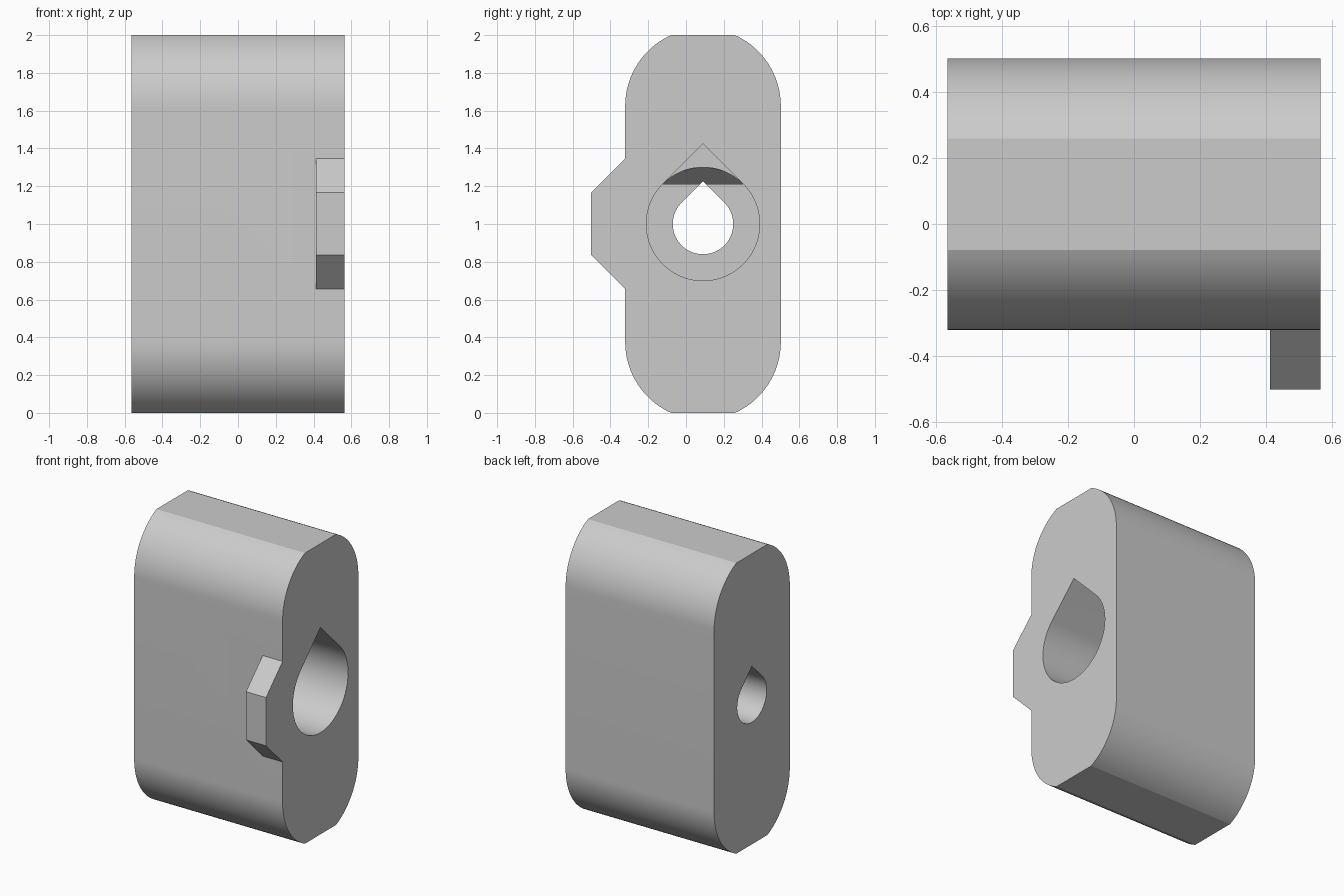
import bpy
import bmesh
import math

if "Cube" in bpy.data.objects:
    bpy.data.objects.remove(bpy.data.objects["Cube"], do_unlink=True)

HALF_X = 0.565          # half length of the block
CY, CZ = 0.09, 1.0      # bore axis
HALF_W = 0.412          # half width of the block
FLOOR_X = -0.265        # depth where the wide bore ends

grey = bpy.data.materials.new("plain grey")
grey.use_nodes = True
grey.diffuse_color = (0.6, 0.6, 0.6, 1)
grey.node_tree.nodes["Principled BSDF"].inputs["Base Color"].default_value = (0.6, 0.6, 0.6, 1)


def prism(name, profile, x0, x1):
    """Extrude a (y, z) profile along x; x0 may depend on z."""
    start = x0 if callable(x0) else (lambda z: x0)
    bm = bmesh.new()
    low = [bm.verts.new((start(z), y, z)) for y, z in profile]
    high = [bm.verts.new((x1, y, z)) for y, z in profile]
    bm.faces.new(low)
    bm.faces.new(high)
    n = len(profile)
    for i in range(n):
        j = (i + 1) % n
        bm.faces.new((low[i], low[j], high[j], high[i]))
    bmesh.ops.recalc_face_normals(bm, faces=bm.faces)
    mesh = bpy.data.meshes.new(name)
    bm.to_mesh(mesh)
    bm.free()
    mesh.materials.append(grey)
    obj = bpy.data.objects.new(name, mesh)
    bpy.context.collection.objects.link(obj)
    return obj


def arc(cy, cz, r, a0, a1, steps):
    angles = [math.radians(a0 + (a1 - a0) * i / steps) for i in range(steps + 1)]
    return [(cy + r * math.cos(a), cz + r * math.sin(a)) for a in angles]


def teardrop(r):
    return arc(CY, CZ, r, 135, 405, 72) + [(CY, CZ + r * math.sqrt(2))]


def combine(target, tool, operation):
    mod = target.modifiers.new(operation, 'BOOLEAN')
    mod.operation = operation
    mod.solver = 'EXACT'
    mod.object = tool
    tool.hide_render = True
    bpy.context.view_layer.objects.active = target
    bpy.ops.object.modifier_apply(modifier=mod.name)
    bpy.data.objects.remove(tool, do_unlink=True)


# Block: rounded ends truncated by flat top and bottom
flat = math.degrees(math.acos(0.169 / HALF_W))
rise = HALF_W * math.sin(math.radians(flat))
top_z, low_z = 2 - rise, rise
outline = (arc(CY, top_z, HALF_W, 0, flat, 20)
           + arc(CY, top_z, HALF_W, 180 - flat, 180, 20)
           + arc(CY, low_z, HALF_W, 180, 180 + flat, 20)
           + arc(CY, low_z, HALF_W, 360 - flat, 360, 20))
block = prism("block", outline, -HALF_X, HALF_X)

# Chamfered locating tab on the front edge
front = CY - HALF_W
tab = prism("locating_tab", [(front + 0.05, 0.655), (front, 0.655), (-0.502, 0.835),
                             (-0.502, 1.167), (front, 1.347), (front + 0.05, 1.347)],
            0.413, HALF_X)
combine(block, tab, 'UNION')

# Narrow through bore, wide bore, and sloped relief above the bore floor
combine(block, prism("through_bore", teardrop(0.16), -1, 1), 'DIFFERENCE')
combine(block, prism("wide_bore", teardrop(0.3), FLOOR_X, 1), 'DIFFERENCE')
relief = prism("relief", arc(CY, CZ, 0.3, 45, 135, 24),
               lambda z: FLOOR_X - 1.5 * (CZ + 0.301 - z), FLOOR_X + 0.05)
combine(block, relief, 'DIFFERENCE')

bpy.ops.object.select_all(action='DESELECT')
block.select_set(True)
bpy.context.view_layer.objects.active = block
bpy.ops.object.shade_smooth_by_angle(angle=math.radians(20))
